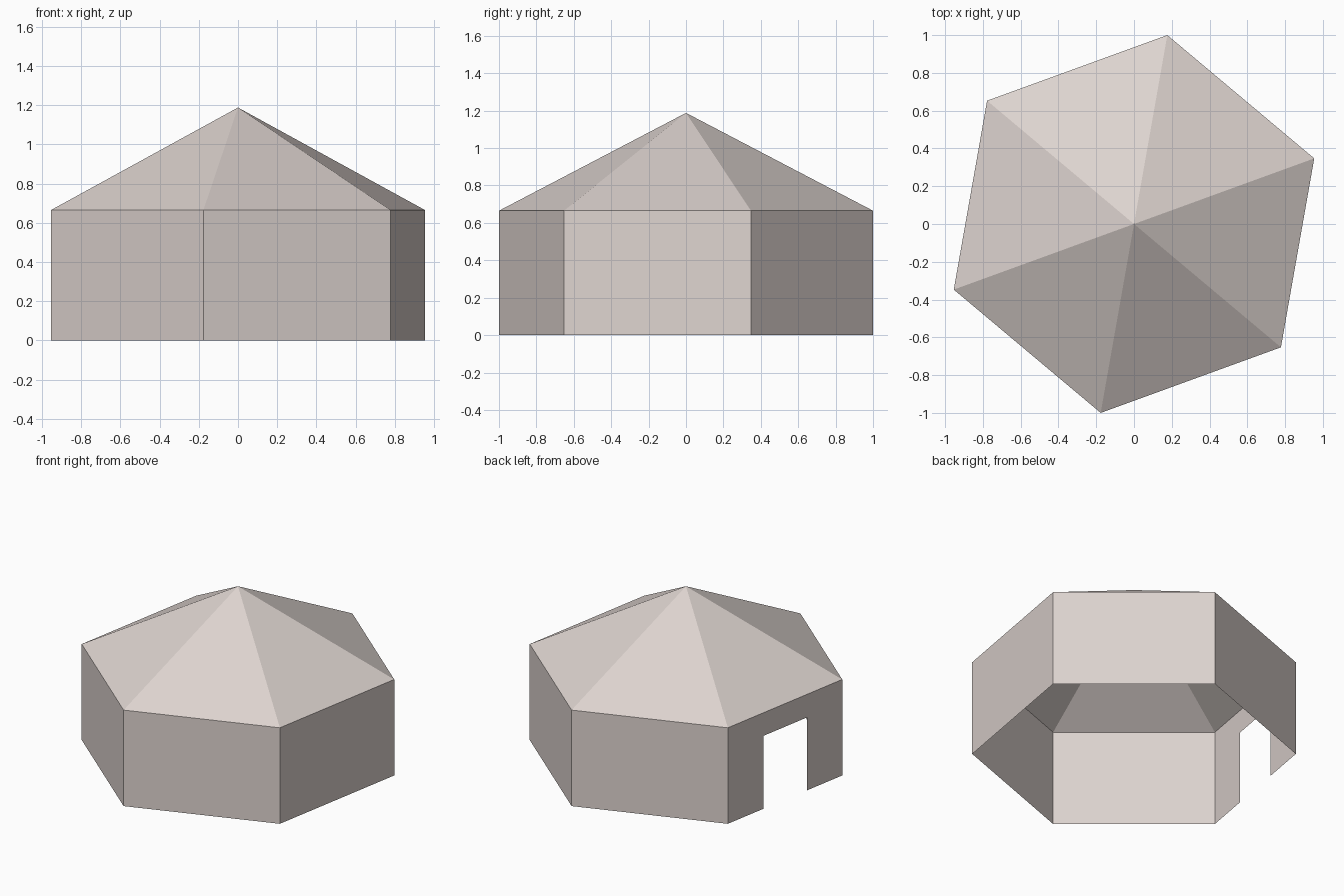
import bpy, bmesh
from math import cos, sin, radians
from mathutils import Vector

RADIUS, SIDES, TURN = 1.0154, 6, 20
EAVE, APEX = 0.665, 1.188
DOOR_SIDE, DOOR_HALF, DOOR_TOP = 2, 0.193, 0.505  # doorway faces the -x side

cube = bpy.data.objects.get("Cube")
if cube:
    bpy.data.objects.remove(cube, do_unlink=True)

canvas = bpy.data.materials.new("warm_grey_canvas")
canvas.use_nodes = True
colour = (0.72, 0.65, 0.62, 1)
canvas.diffuse_color = colour
canvas.node_tree.nodes["Principled BSDF"].inputs["Base Color"].default_value = colour


def corner(i, z):
    a = radians(TURN + 360 / SIDES * i)
    return Vector((RADIUS * cos(a), RADIUS * sin(a), z))


def build(name, polygons):
    """Make a flat-shaded sheet object from a list of outlines."""
    bm = bmesh.new()
    for outline in polygons:
        bm.faces.new([bm.verts.new(p) for p in outline])
    bmesh.ops.remove_doubles(bm, verts=bm.verts, dist=0.0001)
    mesh = bpy.data.meshes.new(name)
    bm.to_mesh(mesh)
    bm.free()
    mesh.materials.append(canvas)
    obj = bpy.data.objects.new(name, mesh)
    bpy.context.collection.objects.link(obj)


# Thin walls, open underneath, one with a doorway
walls = []
for i in range(SIDES):
    a, b = corner(i, 0), corner(i + 1, 0)
    up = Vector((0, 0, EAVE))
    outline = [b, b + up, a + up, a]
    if i == DOOR_SIDE:
        middle, along = (a + b) / 2, (b - a).normalized() * DOOR_HALF
        lintel = Vector((0, 0, DOOR_TOP))
        left, right = middle - along, middle + along
        outline += [left, left + lintel, right + lintel, right]
    walls.append(outline[::-1])
build("walls", walls)

# Pointed roof
tip = Vector((0, 0, APEX))
build("roof", [[corner(i, EAVE), corner(i + 1, EAVE), tip] for i in range(SIDES)])
